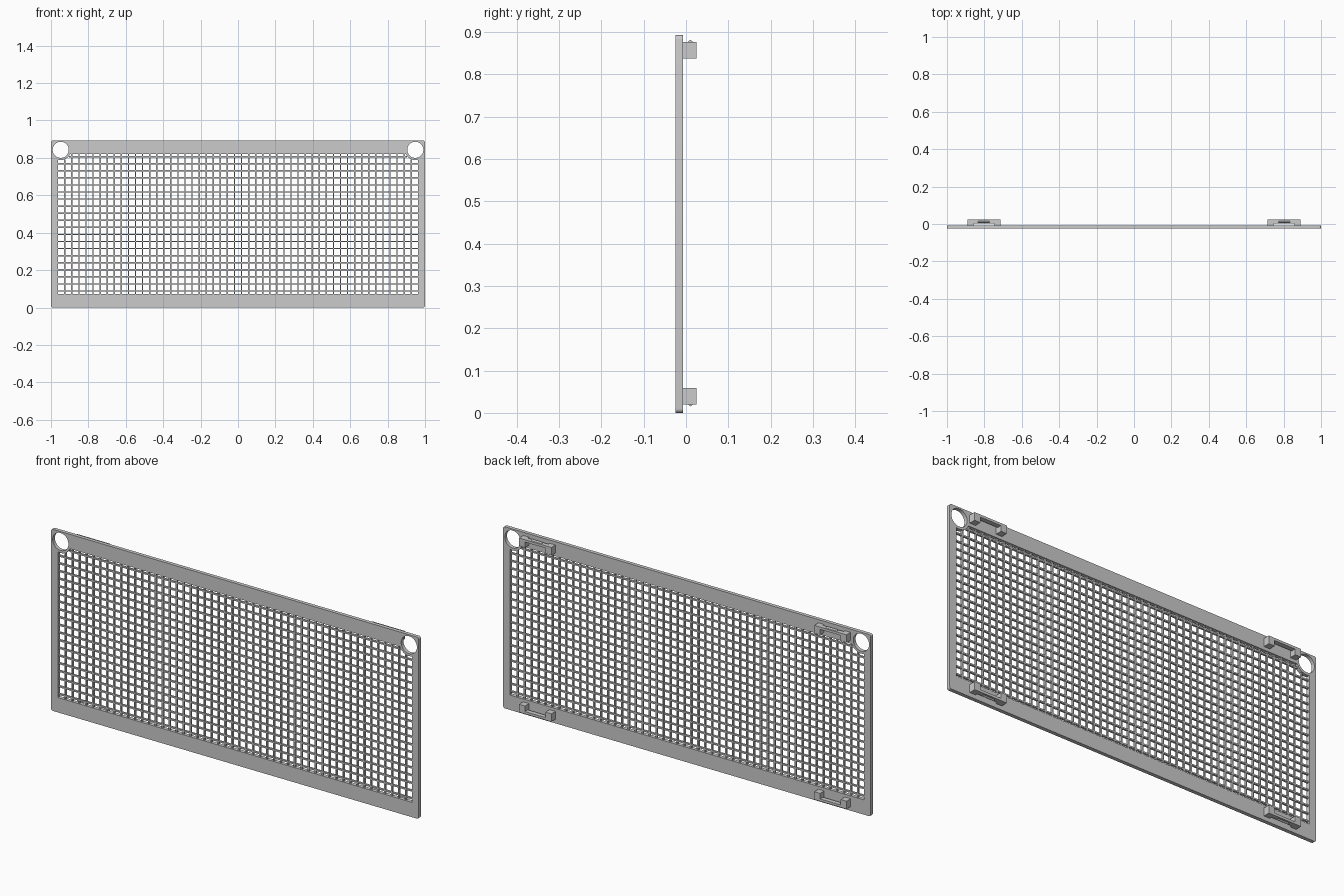
import bpy, bmesh, math

if "Cube" in bpy.data.objects:
    bpy.data.objects.remove(bpy.data.objects["Cube"])

H = 0.893                      # panel height
Y0, Y1 = -0.025, -0.007        # panel front and back
OX, Z0, Z1 = 0.963, 0.073, 0.822   # opening half width, bottom, top
HX, HZ, HR, RR = 0.948, 0.843, 0.043, 0.055   # corner hole and its rim


def arc(cx, cz, r, a0, a1, n):
    return [(cx + r * math.cos(a0 + (a1 - a0) * i / n),
             cz + r * math.sin(a0 + (a1 - a0) * i / n)) for i in range(n + 1)]


def box(bm, x0, x1, y0, y1, z0, z1):
    vs = bmesh.ops.create_cube(bm, size=1)["verts"]
    for v in vs:
        v.co.x = x1 if v.co.x > 0 else x0
        v.co.y = y1 if v.co.y > 0 else y0
        v.co.z = z1 if v.co.z > 0 else z0


def finish(bm, name):
    bmesh.ops.recalc_face_normals(bm, faces=bm.faces)
    me = bpy.data.meshes.new(name)
    bm.to_mesh(me)
    bm.free()
    ob = bpy.data.objects.new(name, me)
    bpy.context.collection.objects.link(ob)
    return ob


# Frame: rounded outline, mesh opening notched by the hole rims, two round holes
c = 0.01
outer = []
for i, (x, z) in enumerate([(1 - c, H - c), (-1 + c, H - c), (-1 + c, c), (1 - c, c)]):
    outer += arc(x, z, c, i * math.pi / 2, (i + 1) * math.pi / 2, 5)
side_z = HZ - math.sqrt(RR ** 2 - (OX - HX) ** 2)
top_x = HX - math.sqrt(RR ** 2 - (HZ - Z1) ** 2)
notch = arc(-HX, HZ, RR, math.atan2(side_z - HZ, HX - OX),
            math.atan2(Z1 - HZ, HX - top_x), 12)
inner = [(-OX, Z0)] + notch + [(-x, z) for x, z in reversed(notch)] + [(OX, Z0)]
holes = [arc(s * HX, HZ, HR, 0, 2 * math.pi * 47 / 48, 47) for s in (-1, 1)]

cu = bpy.data.curves.new("frame", "CURVE")
cu.dimensions = "2D"
cu.fill_mode = "BOTH"
cu.extrude = (Y1 - Y0) / 2
for pts in [outer, inner] + holes:
    sp = cu.splines.new("POLY")
    sp.points.add(len(pts) - 1)
    for p, (x, z) in zip(sp.points, pts):
        p.co = (x, z, 0, 1)
    sp.use_cyclic_u = True
frame = bpy.data.objects.new("frame", cu)
bpy.context.collection.objects.link(frame)
frame.location.y = (Y0 + Y1) / 2
frame.rotation_euler.x = math.pi / 2
bpy.context.view_layer.objects.active = frame
frame.select_set(True)
bpy.ops.object.convert(target="MESH")
bpy.ops.object.shade_smooth_by_angle()

# Grille: crossing thin bars, kept short beside the corner holes
bm = bmesh.new()
P, w, e = 0.0378, 0.0035, 0.003
zc = (Z0 + Z1) / 2
for i in range(50):
    x = (i - 24.5) * P
    top = side_z + 0.002 if abs(x) > top_x else Z1 + e
    box(bm, x - w, x + w, -0.021, -0.011, Z0 - e, top)
for i in range(20):
    z = zc + (i - 9.5) * P
    end = top_x + 0.006 if z > side_z else OX + e
    box(bm, -end, end, -0.0208, -0.0112, z - w, z + w)
finish(bm, "grille")


# Snap clips: two feet, an outer springy beam and a ridge on it
def clip(name, cx, z_in, z_out):
    d = 1 if z_out > z_in else -1
    bm = bmesh.new()
    for s in (-1, 1):
        a, b = sorted((cx + s * 0.088, cx + s * 0.056))
        box(bm, a, b, Y1 - 0.002, 0.025, min(z_in, z_out), max(z_in, z_out))
    zs = sorted((z_out, z_out - d * 0.012))
    box(bm, cx - 0.057, cx + 0.057, 0.003, 0.025, *zs)
    tri = [bm.verts.new((cx - 0.03, y, z_out + d * h))
           for y, h in ((0.004, -0.001), (0.010, 0.005), (0.018, -0.001))]
    f = bm.faces.new(tri)
    ext = bmesh.ops.extrude_face_region(bm, geom=[f], use_keep_orig=True)["geom"]
    for v in ext:
        if isinstance(v, bmesh.types.BMVert):
            v.co.x += 0.06
    finish(bm, name)


for side, cx in (("left", -0.803), ("right", 0.803)):
    clip("top_clip_" + side, cx, 0.838, 0.877)
    clip("bottom_clip_" + side, cx, 0.059, 0.020)
